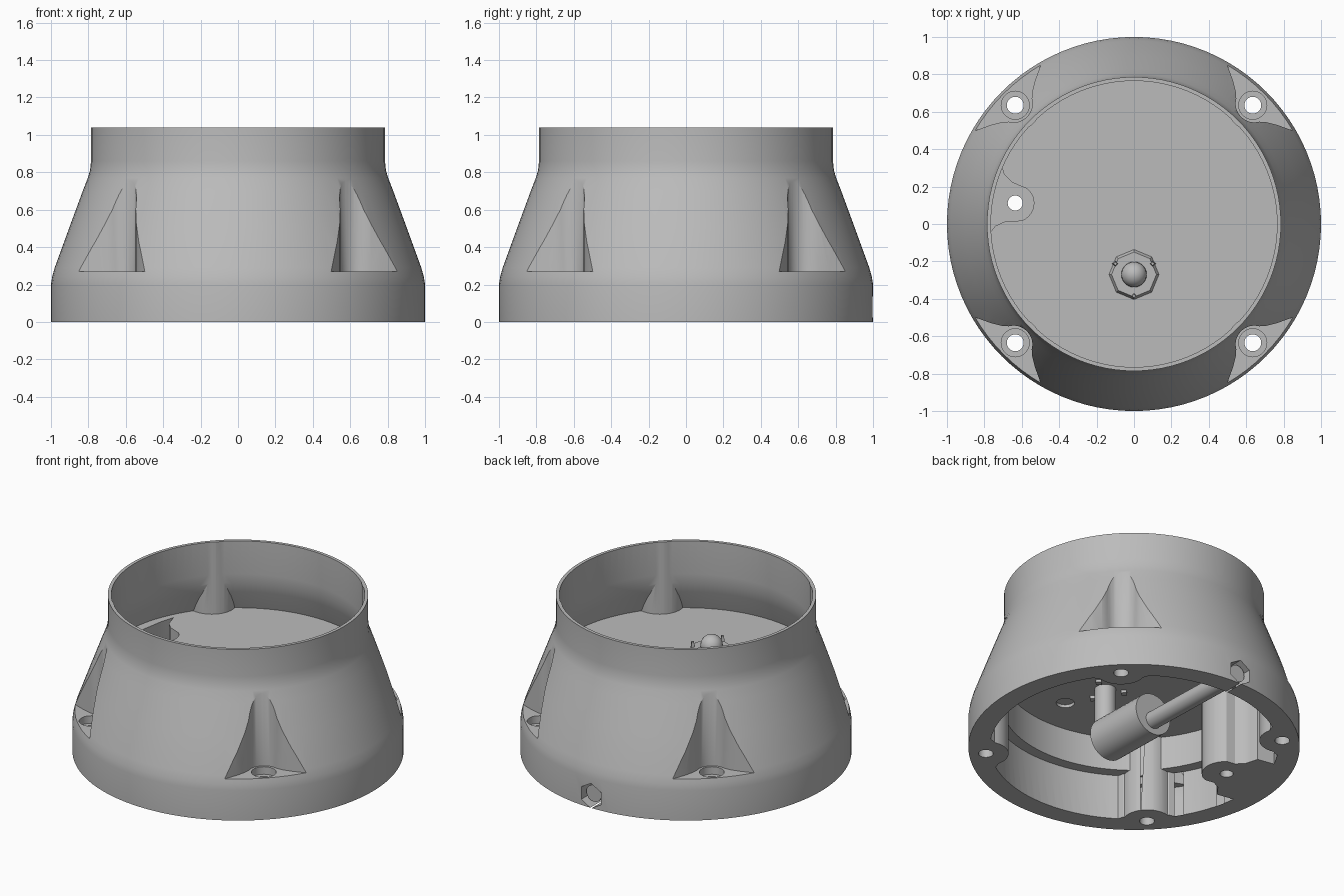
import bpy
import bmesh
import math
from mathutils import Matrix, Vector

cube = bpy.data.objects.get("Cube")
if cube:
    bpy.data.objects.remove(cube, do_unlink=True)

grey = bpy.data.materials.new("plain grey")
grey.use_nodes = True
GREY = (0.5, 0.5, 0.5, 1)
grey.diffuse_color = GREY
grey.node_tree.nodes["Principled BSDF"].inputs["Base Color"].default_value = GREY


def finish(name, bm):
    bmesh.ops.recalc_face_normals(bm, faces=bm.faces)
    mesh = bpy.data.meshes.new(name)
    bm.to_mesh(mesh)
    bm.free()
    mesh.materials.append(grey)
    obj = bpy.data.objects.new(name, mesh)
    bpy.context.collection.objects.link(obj)
    return obj


def lathe(name, profile, steps=96):
    """Solid of revolution; the profile runs from axis to axis."""
    bm = bmesh.new()
    verts = [bm.verts.new((r, 0, z)) for r, z in profile]
    edges = [bm.edges.new(pair) for pair in zip(verts, verts[1:])]
    bmesh.ops.spin(bm, geom=verts + edges, axis=(0, 0, 1), cent=(0, 0, 0),
                   steps=steps, angle=math.tau)
    bmesh.ops.remove_doubles(bm, verts=bm.verts, dist=1e-5)
    return finish(name, bm)


def prism(name, outline, z0, z1):
    bm = bmesh.new()
    face = bm.faces.new([bm.verts.new((x, y, z0)) for x, y in outline])
    top = bmesh.ops.extrude_face_region(bm, geom=[face])["geom"]
    bmesh.ops.translate(bm, vec=(0, 0, z1 - z0),
                        verts=[v for v in top if isinstance(v, bmesh.types.BMVert)])
    return finish(name, bm)


def rod(name, start, end, radius, sides=32, tip=None):
    a, b = Vector(start), Vector(end)
    bm = bmesh.new()
    turn = (b - a).to_track_quat('Z', 'Y').to_matrix().to_4x4()
    bmesh.ops.create_cone(bm, cap_ends=True, segments=sides, radius1=radius,
                          radius2=radius if tip is None else tip,
                          depth=(b - a).length,
                          matrix=Matrix.Translation((a + b) / 2) @ turn)
    return finish(name, bm)


def cut(target, cutter, keep=False):
    mod = target.modifiers.new("cut", 'BOOLEAN')
    mod.operation = 'DIFFERENCE'
    mod.solver = 'EXACT'
    mod.object = cutter
    bpy.context.view_layer.objects.active = target
    bpy.ops.object.modifier_apply(modifier=mod.name)
    if not keep:
        bpy.data.objects.remove(cutter, do_unlink=True)


def flared(angle, centre, flare, grow=0.0, radius=0.1):
    """Round-nosed outline that flares out towards the housing wall."""
    pts = []
    for i in range(13):
        t = math.radians(120 + 10 * i)
        pts.append((centre + (radius + grow) * math.cos(t),
                    (radius + grow) * math.sin(t)))
    side = [(u - grow, v + grow / 2) for u, v in flare]
    side.append((1.4, side[-1][1]))
    pts = [(u, v) for u, v in reversed(side)] + pts + [(u, -v) for u, v in side]
    c, s = math.cos(angle), math.sin(angle)
    return [(u * c - v * s, u * s + v * c) for u, v in pts]


# Housing and its two cavities
FLOOR_LOW, FLOOR_TOP = 0.52, 0.56
housing = lathe("housing", [
    (0, 0), (1, 0), (1, 0.2), (0.994, 0.24), (0.98, 0.29), (0.9, 0.51),
    (0.83, 0.7), (0.803, 0.77), (0.791, 0.81), (0.786, 0.86), (0.786, 1.04), (0, 1.04)])
upper = lathe("upper_cavity", [
    (0, FLOOR_TOP), (0.84, FLOOR_TOP), (0.79, 0.69), (0.772, 0.75),
    (0.765, 0.82), (0.765, 1.2), (0, 1.2)])
lower = lathe("lower_cavity", [
    (0, -0.1), (0.87, -0.1), (0.87, 0.3), (0.8, 0.3), (0.8, FLOOR_LOW), (0, FLOOR_LOW)])

# Four screw pockets with bosses behind them
FLARE = [(0.885, 0.115), (0.915, 0.165), (0.95, 0.24), (1.0, 0.38)]
CORNERS = [math.radians(45 + 90 * i) for i in range(4)]
SCREW_R, POCKET_Z = 0.898, 0.27
for a in CORNERS:
    boss = prism("boss", flared(a, 0.91, FLARE, grow=0.05), -0.3, 1.5)
    cut(upper, boss, keep=True)
    cut(lower, boss)

# Inner pocket open from the floor
INNER_A, INNER_R = math.radians(170), 0.645
INNER_FLARE = [(0.68, 0.105), (0.73, 0.14), (0.77, 0.22)]
cut(lower, prism("sleeve", flared(INNER_A, INNER_R, INNER_FLARE, 0.05), -0.3, 1.5))
inner_outline = [(x, y) if math.hypot(x, y) < 0.83 else
                 (0.79 * x / math.hypot(x, y), 0.79 * y / math.hypot(x, y))
                 for x, y in flared(INNER_A, INNER_R, INNER_FLARE)]
cut(housing, upper)
cut(housing, lower)
cut(housing, prism("inner_pocket", inner_outline, POCKET_Z, 0.6))

for a in CORNERS:
    x, y = SCREW_R * math.cos(a), SCREW_R * math.sin(a)
    cut(housing, prism("pocket", flared(a, 0.91, FLARE), POCKET_Z, 1.5))
    cut(housing, rod("bore", (x, y, -0.2), (x, y, 0.5), 0.045))
    cut(housing, rod("counterbore", (x, y, 0.22), (x, y, 0.4), 0.075))
x, y = INNER_R * math.cos(INNER_A), INNER_R * math.sin(INNER_A)
cut(housing, rod("inner_bore", (x, y, -0.2), (x, y, 0.4), 0.04))

# Blind hole under the floor and cable opening in the wall
cut(housing, rod("blind_hole", (0.08, -0.55, 0.4), (0.08, -0.55, 0.54), 0.055))
cut(housing, rod("cable_opening", (0, 0.75, 0.08), (0, 1.2, 0.08), 0.083, 6))

# Cable, connector body and riser
parts = [housing,
         rod("cable", (0, 0.1, 0.11), (0, 0.97, 0.085), 0.055),
         rod("connector_body", (0, -0.25, 0.16), (0, 0.18, 0.15), 0.135),
         rod("riser", (0, -0.27, 0.13), (0, -0.27, 0.6), 0.065),
         rod("riser_collar", (0, -0.27, FLOOR_LOW + 0.01), (0, -0.27, 0.585),
             0.15, 8, 0.12)]
bm = bmesh.new()
bmesh.ops.create_uvsphere(bm, u_segments=24, v_segments=12, radius=0.068,
                          matrix=Matrix.Translation((0, -0.27, 0.6)))
parts.append(finish("riser_cap", bm))

# Small studs around the riser
for i in range(3):
    t = math.radians(30 + 120 * i)
    x, y = 0.115 * math.cos(t), -0.27 + 0.115 * math.sin(t)
    parts.append(rod("stud", (x, y, 0.5), (x, y, 0.62), 0.025, 4, 0.01))

for obj in parts:
    bpy.ops.object.select_all(action='DESELECT')
    obj.select_set(True)
    bpy.context.view_layer.objects.active = obj
    bpy.ops.object.shade_smooth_by_angle(angle=math.radians(30))
